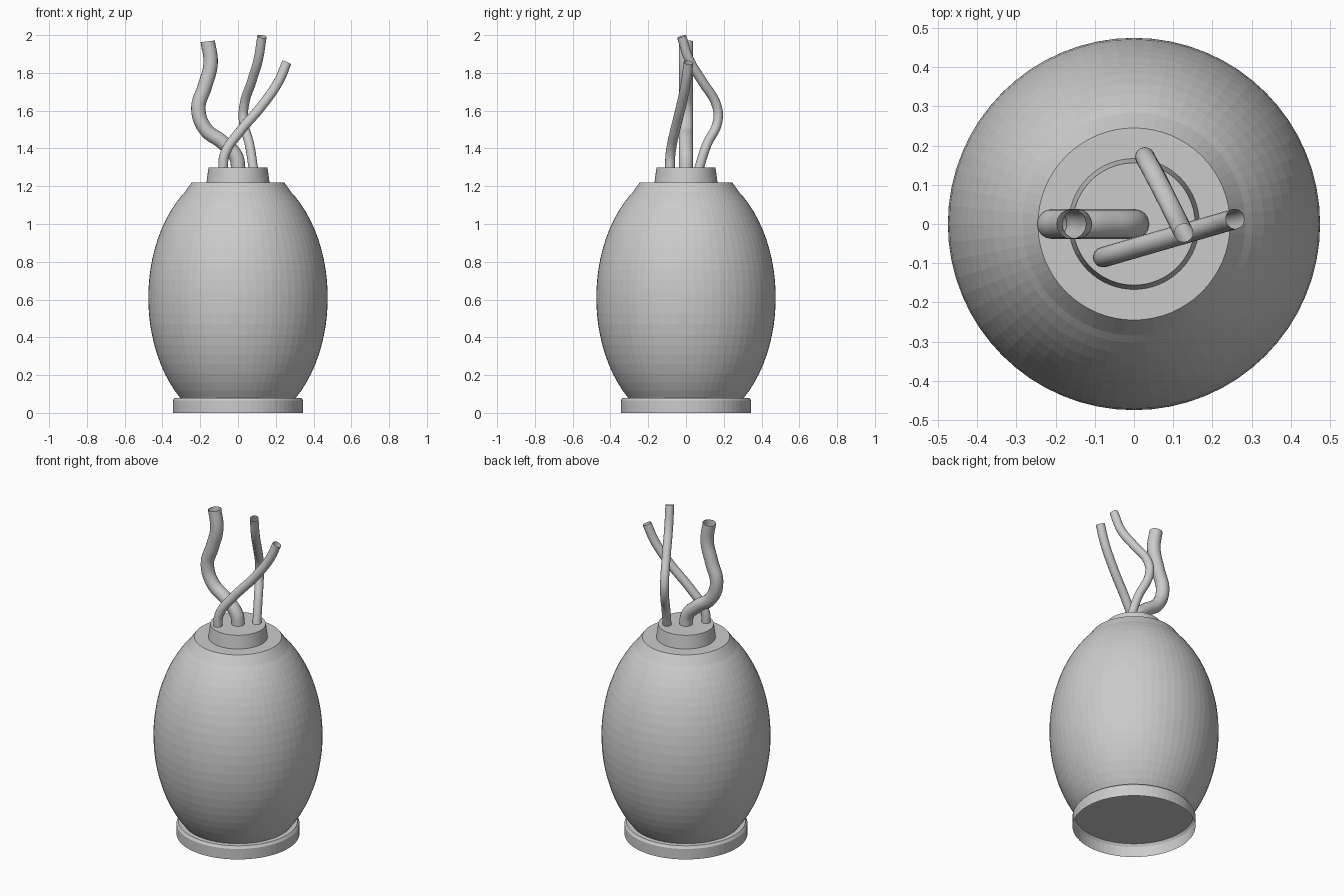
import bpy, math

if "Cube" in bpy.data.objects:
    bpy.data.objects.remove(bpy.data.objects["Cube"])


def lathe(name, profile, sides=64):
    """Revolve (radius, z) points about z; a zero radius closes to a pole."""
    verts, faces, rings = [], [], []
    for r, z in profile:
        if r == 0:
            rings.append([len(verts)] * sides)
            verts.append((0, 0, z))
        else:
            rings.append(list(range(len(verts), len(verts) + sides)))
            for i in range(sides):
                a = 2 * math.pi * i / sides
                verts.append((r * math.cos(a), r * math.sin(a), z))
    for lo, hi in zip(rings, rings[1:]):
        for i in range(sides):
            j = (i + 1) % sides
            quad = [lo[i], lo[j], hi[j], hi[i]]
            faces.append(list(dict.fromkeys(quad)))
    mesh = bpy.data.meshes.new(name)
    mesh.from_pydata(verts, [], faces)
    ob = bpy.data.objects.new(name, mesh)
    bpy.context.collection.objects.link(ob)
    return ob


def tube(name, points, radius):
    """Open-ended round tube along a smooth path."""
    cu = bpy.data.curves.new(name, 'CURVE')
    cu.dimensions = '3D'
    cu.bevel_depth = radius
    cu.bevel_resolution = 6
    cu.resolution_u = 8
    sp = cu.splines.new('BEZIER')
    sp.bezier_points.add(len(points) - 1)
    for bp, co in zip(sp.bezier_points, points):
        bp.co = co
        bp.handle_left_type = bp.handle_right_type = 'AUTO'
    ob = bpy.data.objects.new(name, cu)
    bpy.context.collection.objects.link(ob)
    bpy.ops.object.select_all(action='DESELECT')
    ob.select_set(True)
    bpy.context.view_layer.objects.active = ob
    bpy.ops.object.convert(target='MESH')
    bpy.ops.object.shade_smooth_by_angle()


# Base ring, hollow underneath
lathe("base", [(0.345, 0), (0.345, 0.065), (0.335, 0.08), (0, 0.08)])

# Egg-shaped body: ellipsoid cut off at both ends
centre, half_height, width = 0.61, 0.694, 0.475
t0 = math.asin((0.08 - centre) / half_height)
t1 = math.asin((1.18 - centre) / half_height)
steps = 22
body = []
for i in range(steps + 1):
    t = t0 + (t1 - t0) * i / steps
    body.append((width * math.cos(t), centre + half_height * math.sin(t)))
lathe("body", body)

# Sloped shoulder collar and neck plug
lathe("collar", [(0.288, 1.16), (0.245, 1.22), (0, 1.22)])
lathe("neck", [(0.167, 1.22), (0.156, 1.30), (0, 1.30)])

# Three winding tubes
tube("thick_tube", [(0.003, 0, 1.28), (-0.012, 0, 1.36), (-0.085, 0, 1.435),
                    (-0.17, 0, 1.50), (-0.21, 0, 1.61), (-0.175, 0, 1.73),
                    (-0.145, 0, 1.85), (-0.16, 0, 1.967)], 0.038)
tube("slanted_tube", [(x, -0.085 + 0.29 * (x + 0.08), z) for x, z in
                      [(-0.08, 1.28), (-0.07, 1.37), (0.01, 1.49),
                       (0.125, 1.625), (0.215, 1.755), (0.258, 1.855)]], 0.026)
tube("curved_tube", [(0.083, 0.064, 1.28), (0.061, 0.11, 1.42),
                     (0.03, 0.167, 1.54), (0.032, 0.163, 1.625),
                     (0.073, 0.085, 1.757), (0.107, 0.017, 1.87),
                     (0.127, -0.023, 1.993)], 0.025)
